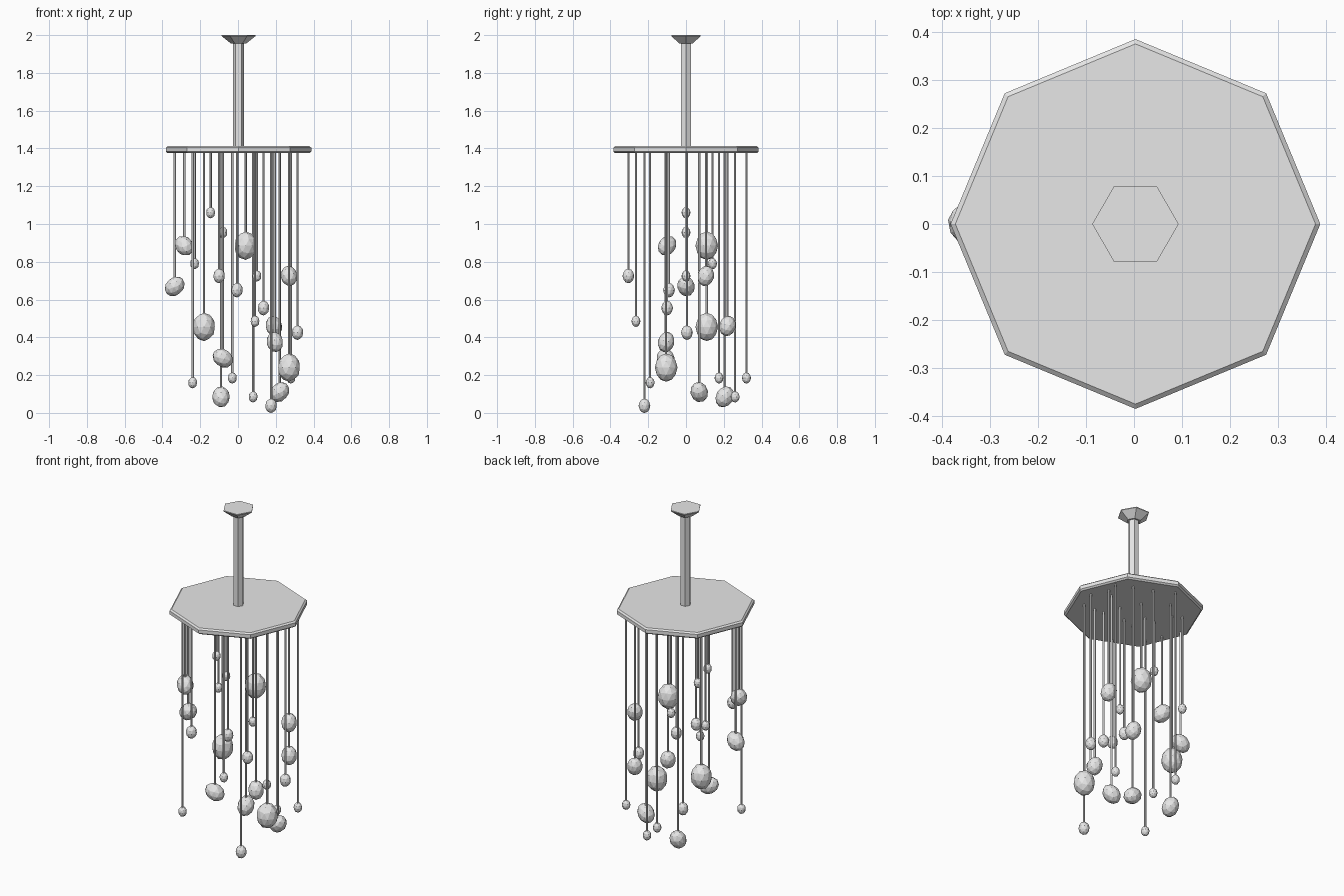
import bpy
import bmesh
from math import radians, cos, sin, pi
from mathutils import Euler, Matrix, Vector

default_cube = bpy.data.objects.get("Cube")
if default_cube:
    bpy.data.objects.remove(default_cube, do_unlink=True)

# Single pale grey finish
GREY = (0.8, 0.8, 0.8, 1.0)
finish = bpy.data.materials.new("pale_grey")
finish.use_nodes = True
finish.diffuse_color = GREY
finish.node_tree.nodes["Principled BSDF"].inputs["Base Color"].default_value = GREY


def add_object(name, bm):
    """Turn a bmesh into a flat-shaded object with the grey finish."""
    bmesh.ops.recalc_face_normals(bm, faces=bm.faces)
    mesh = bpy.data.meshes.new(name)
    bm.to_mesh(mesh)
    bm.free()
    mesh.materials.append(finish)
    obj = bpy.data.objects.new(name, mesh)
    bpy.context.collection.objects.link(obj)
    return obj


def add_turned(name, sides, profile, center=(0, 0)):
    """Stack polygon rings, given as (radius, height), and cap both ends."""
    bm = bmesh.new()
    rings = []
    for radius, height in profile:
        ring = []
        for i in range(sides):
            angle = 2 * pi * i / sides
            x = center[0] + radius * cos(angle)
            y = center[1] + radius * sin(angle)
            ring.append(bm.verts.new((x, y, height)))
        rings.append(ring)
    for lower, upper in zip(rings, rings[1:]):
        for i in range(sides):
            j = (i + 1) % sides
            bm.faces.new((lower[i], lower[j], upper[j], upper[i]))
    bm.faces.new(rings[0])
    bm.faces.new(rings[-1])
    return add_object(name, bm)


def add_bead(name, location, radius, lean=(0, 0)):
    """Faceted egg-shaped bead, leaning about x and y by the given degrees."""
    bm = bmesh.new()
    bmesh.ops.create_icosphere(bm, subdivisions=2, radius=radius)
    turn = Euler((radians(lean[0]), radians(lean[1]), 0)).to_matrix().to_4x4()
    stretch = Matrix.Diagonal((1, 1, STRETCH, 1))
    bm.transform(Matrix.Translation(Vector(location)) @ turn @ stretch)
    return add_object(name, bm)


STRETCH = 1.25
PLATE_BOTTOM = 1.375
AXIS = (0.003, 0)

# Ceiling mount, stem and octagonal plate with chamfered rim
add_turned("ceiling_mount", 6, [(0.04, 1.955), (0.09, 1.995), (0.09, 2)], AXIS)
add_turned("stem", 6, [(0.03, 1.4), (0.03, 1.97)], AXIS)
add_turned("plate", 8, [(0.375, PLATE_BOTTOM), (0.385, 1.383),
                        (0.385, 1.404), (0.375, 1.412)], AXIS)

# Hanging beads by size: position of each bead centre
tiny = [(-.145, 0, 1.06), (-.08, 0, .955), (-.23, .14, .79), (.1, 0, .725),
        (.09, -.265, .485), (-.24, -.19, .16), (-.03, .32, .185),
        (.08, .26, .085), (.28, .175, .185)]
small = [(-.1, -.305, .725), (-.005, -.09, .65), (.135, -.1, .555),
         (.315, .005, .425), (.175, -.22, .038)]
medium = [(.27, .105, .725), (.19, .22, .46), (.195, -.105, .375)]
large = [(.04, .11, .885), (-.18, .11, .455), (.27, -.105, .24)]
leaning = [((-.285, -.1, .885), (-30, -35)), ((-.335, 0, .67), (10, 45)),
           ((-.08, -.108, .29), (10, -55)), ((.22, .07, .11), (10, 40)),
           ((-.09, .205, .085), (-30, 0))]

pendants = [(p, 0.024, (0, 0)) for p in tiny]
pendants += [(p, 0.031, (0, 0)) for p in small]
pendants += [(p, 0.044, (-15, -10)) for p in medium]
pendants += [(p, 0.06, (0, 0)) for p in large]
pendants += [(p, 0.047, lean) for p, lean in leaning]

# Each pendant is a thin rod from the plate with a bead at its end
for number, (place, radius, lean) in enumerate(pendants, 1):
    x, y, z = place
    add_turned(f"rod_{number}", 6, [(0.0065, z), (0.0065, PLATE_BOTTOM + 0.01)], (x, y))
    add_bead(f"bead_{number}", place, radius, lean)
